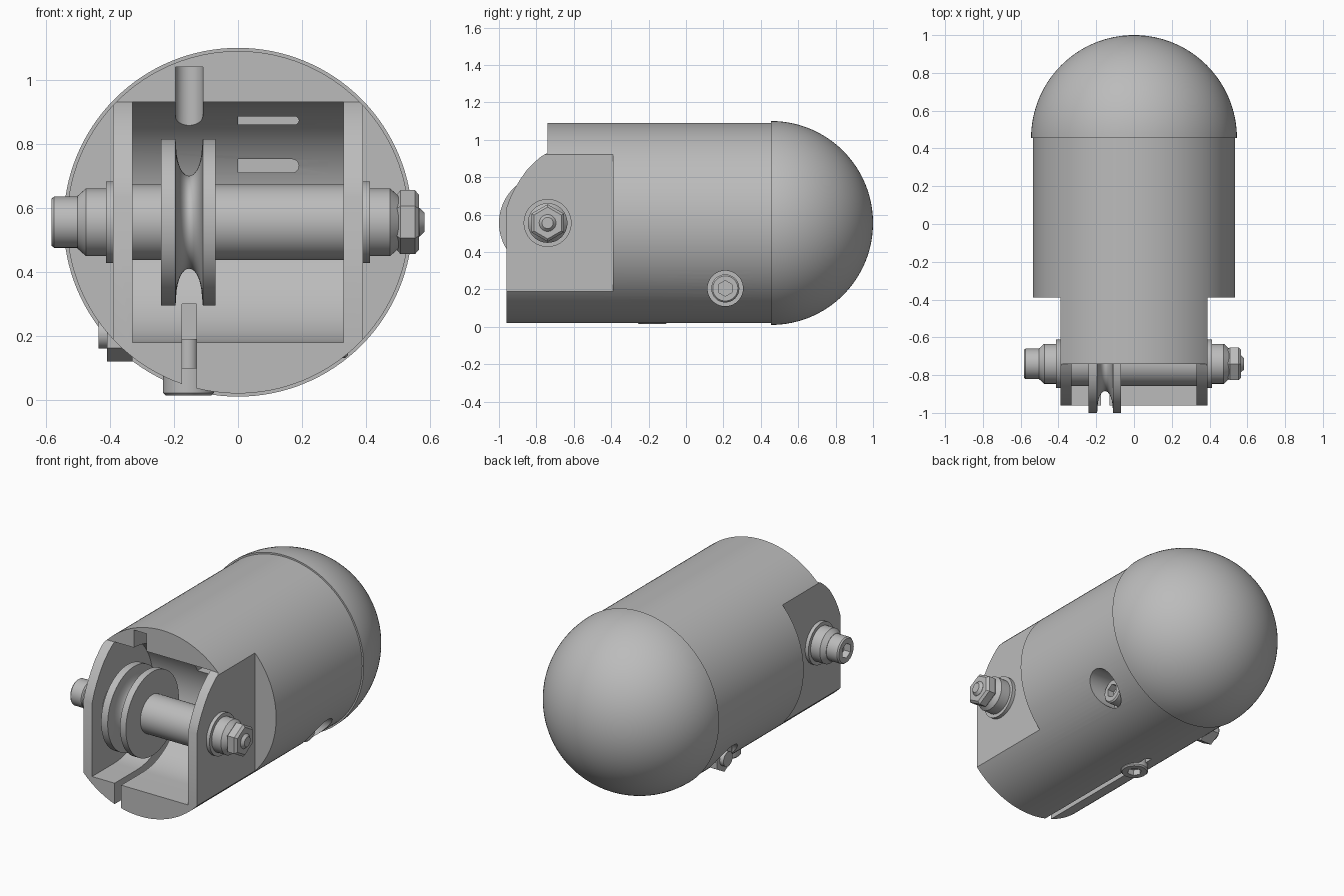
import bpy, bmesh, math
from mathutils import Vector, Matrix

if "Cube" in bpy.data.objects:
    bpy.data.objects.remove(bpy.data.objects["Cube"])

grey = bpy.data.materials.new("metal grey")
grey.diffuse_color = (0.5, 0.5, 0.5, 1)
grey.use_nodes = True
grey.node_tree.nodes["Principled BSDF"].inputs["Base Color"].default_value = grey.diffuse_color
CZ = 0.555            # height of body and wheel axis
AY = -0.74            # wheel axis position along the body

def finish(name, bm):
    bmesh.ops.remove_doubles(bm, verts=bm.verts, dist=1e-6)
    bmesh.ops.recalc_face_normals(bm, faces=bm.faces)
    me = bpy.data.meshes.new(name)
    bm.to_mesh(me)
    bm.free()
    me.materials.append(grey)
    ob = bpy.data.objects.new(name, me)
    bpy.context.collection.objects.link(ob)
    return ob

def to_axis(axis, t, u, v):
    return {"X": (t, u, v), "Y": (u, t, v), "Z": (u, v, t)}[axis]

def lathe(name, axis, center, profile, n=64, phase=0.0):
    """Spin (position, radius) pairs around an axis through center."""
    bm = bmesh.new()
    rows = []
    for t, r in profile:
        rows.append([bm.verts.new(Vector(to_axis(axis, t, r * math.cos(a), r * math.sin(a))) + Vector(center))
                     for a in (phase + 2 * math.pi * i / n for i in range(n))])
    for a, b in zip(rows, rows[1:]):
        for i in range(n):
            j = (i + 1) % n
            bm.faces.new((a[i], a[j], b[j], b[i]))
    for row, (t, r) in zip((rows[0], rows[-1]), (profile[0], profile[-1])):
        if r > 1e-5:
            bm.faces.new(row)
    bmesh.ops.dissolve_degenerate(bm, dist=1e-6, edges=bm.edges)
    return finish(name, bm)

def rod(name, axis, center, a, b, r, n=64, phase=0.0):
    return lathe(name, axis, center, [(a, r), (b, r)], n, phase)

def prism(name, axis, pts, a, b):
    """Extrude a flat outline along an axis."""
    bm = bmesh.new()
    lo = [bm.verts.new(to_axis(axis, a, u, v)) for u, v in pts]
    hi = [bm.verts.new(to_axis(axis, b, u, v)) for u, v in pts]
    bm.faces.new(lo)
    bm.faces.new(hi)
    for i in range(len(pts)):
        j = (i + 1) % len(pts)
        bm.faces.new((lo[i], lo[j], hi[j], hi[i]))
    return finish(name, bm)

def box(name, x0, x1, y0, y1, z0, z1):
    return prism(name, "X", [(y0, z0), (y1, z0), (y1, z1), (y0, z1)], x0, x1)

def cut(ob, cutter):
    mod = ob.modifiers.new("cut", "BOOLEAN")
    mod.operation, mod.solver, mod.object = "DIFFERENCE", "EXACT", cutter
    bpy.context.view_layer.objects.active = ob
    bpy.ops.object.modifier_apply(modifier=mod.name)
    bpy.data.objects.remove(cutter)

# Main body
body = rod("body", "Y", (0, 0, CZ), -0.96, 0.455, 0.535, 128)

# Flats beside the cheeks
for s in (-1, 1):
    x0, x1 = sorted((s * 0.39, s * 0.8))
    cut(body, box("flat_cutter", x0, x1, -1.2, -0.39, 0.18, 0.93))

# Open top front with curved cheek edges
cut(body, prism("top_cutter", "X", [(-1.2, 1.3), (AY, 1.3), (AY, 0.93), (-0.775, 0.91), (-0.81, 0.88),
    (-0.85, 0.84), (-0.885, 0.79), (-0.915, 0.74), (-0.94, 0.69), (-0.96, 0.635), (-1.2, 0.635)], -0.9, 0.9))

# Wheel pocket with a rounded back
R = 0.376
arc = [(AY + R * math.cos(a), CZ + R * math.sin(a))
       for a in (-math.pi / 2 + math.pi * i / 40 for i in range(41))]
cut(body, prism("pocket_cutter", "X", arc + [(-1.2, CZ + R), (-1.2, CZ - R)], -0.33, 0.33))

# Rope groove above the wheel
groove = [(-0.196, -0.9), (-0.11, -0.9)] + [(-0.153 + 0.043 * math.cos(a), -0.56 + 0.043 * math.sin(a))
          for a in (math.pi * i / 16 for i in range(17))]
cut(body, prism("groove_cutter", "Z", groove, 0.7, 1.04))

# Two slots in the pocket wall
for z0, z1 in ((0.86, 0.886), (0.71, 0.752)):
    h, m = (z1 - z0) / 2, (z0 + z1) / 2
    end = [(0.19 - h + h * math.cos(a), m + h * math.sin(a))
           for a in (-math.pi / 2 + math.pi * i / 10 for i in range(11))]
    cut(body, prism("slot_cutter", "Y", [(0, z1), (0, z0)] + end, -0.7, -0.3))

# Bottom slit and side screw recesses
cut(body, box("slit_cutter", -0.175, -0.13, -1.2, -0.05, -0.1, 0.3))
cut(body, rod("recess_cutter", "X", (0, 0.21, 0.205), 0.25, 0.8, 0.095))
cut(body, rod("nut_recess_cutter", "X", (0, 0.21, 0.205), -0.8, -0.34, 0.095))

# Rounded rear dome
dome = [(0.455 + 0.545 * math.sin(a), 0.545 * math.cos(a))
        for a in (math.pi / 2 * i / 32 for i in range(33))]
lathe("rear_dome", "Y", (0, 0, CZ), dome, 128)

# Grooved wheel
wheel = [(-0.24, 0.0), (-0.24, 0.26), (-0.195, 0.26)]
wheel += [(-0.153 + 0.041 * math.sin(a), 0.26 - 0.115 * math.cos(a) ** 0.8)
          for a in (math.radians(d) for d in range(-80, 81, 10))]
wheel += [(-0.11, 0.26), (-0.07, 0.26), (-0.07, 0.0)]
axle_c = (0, AY, CZ)
lathe("grooved_wheel", "X", axle_c, wheel, 96)

# Axle and side bushings
rod("axle", "X", axle_c, -0.335, 0.335, 0.118)
for side, s in (("left", -1), ("right", 1)):
    lathe(side + "_bushing", "X", axle_c, [(s * x, r) for x, r in
          ((0.38, 0.0), (0.38, 0.128), (0.412, 0.128), (0.412, 0.106), (0.475, 0.106), (0.502, 0.082), (0.502, 0.0))])

# Axle bolt head with hex socket
head = lathe("axle_bolt_head", "X", axle_c,
             [(-0.49, 0.08), (-0.575, 0.08), (-0.583, 0.073)])
cut(head, rod("socket_cutter", "X", axle_c, -0.7, -0.54, 0.045, 6, math.pi / 2))

# Axle nut and bolt tip
lathe("axle_nut", "X", axle_c, [(0.495, 0.085), (0.508, 0.1), (0.553, 0.1), (0.566, 0.085)], 6, math.pi / 2)
lathe("axle_bolt_tip", "X", axle_c, [(0.55, 0.045), (0.567, 0.045), (0.583, 0.03)], 32)

# Cross screw with nut
cross_c = (0, 0.21, 0.205)
screw = lathe("cross_screw_head", "X", cross_c, [(0.24, 0.075), (0.335, 0.075), (0.343, 0.067)])
cut(screw, rod("socket_cutter", "X", cross_c, 0.30, 0.6, 0.042, 6, math.pi / 2))
rod("cross_screw_nut", "X", cross_c, -0.41, -0.33, 0.085, 6, math.pi / 2)
rod("cross_screw_tip", "X", cross_c, -0.436, -0.40, 0.045, 32)

# Bottom clamp screw
clamp_c = (-0.155, -0.18, 0)
clamp = lathe("clamp_screw_head", "Z", clamp_c, [(0.1, 0.08), (0.022, 0.08), (0.014, 0.072)])
cut(clamp, rod("socket_cutter", "Z", clamp_c, -0.2, 0.05, 0.042, 6))
rod("clamp_screw_shaft", "Z", clamp_c, 0.09, 0.19, 0.03, 32)

# Smooth round faces, keep edges sharp
for ob in list(bpy.context.scene.objects):
    bpy.ops.object.select_all(action="DESELECT")
    ob.select_set(True)
    bpy.context.view_layer.objects.active = ob
    bpy.ops.object.shade_smooth_by_angle(angle=math.radians(25))
